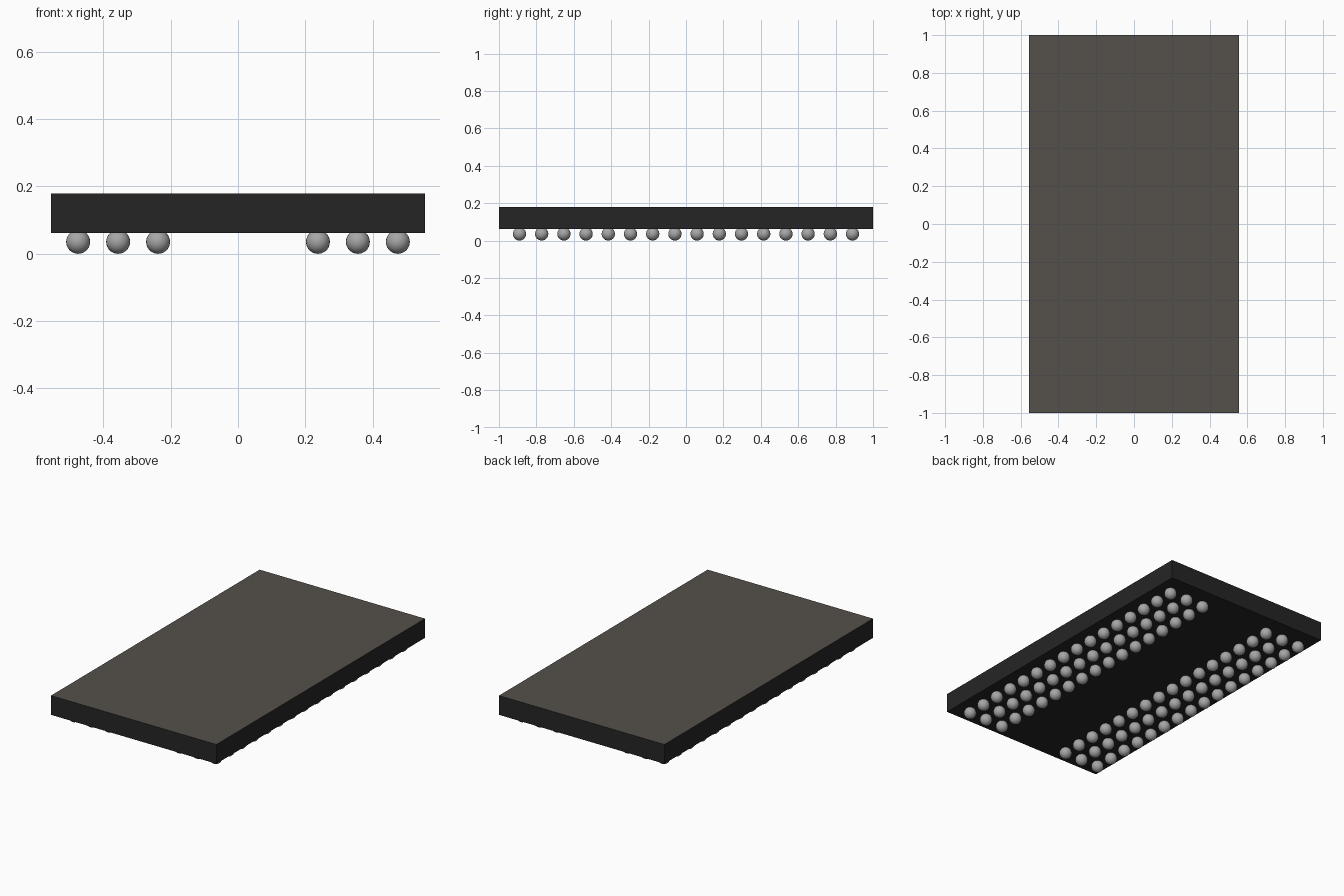
import bpy
import bmesh

cube = bpy.data.objects.get("Cube")
if cube:
    bpy.data.objects.remove(cube, do_unlink=True)


def make_material(name, rgb):
    mat = bpy.data.materials.new(name)
    mat.use_nodes = True
    color = (*rgb, 1)
    mat.diffuse_color = color
    mat.node_tree.nodes["Principled BSDF"].inputs["Base Color"].default_value = color
    return mat


def make_object(name, bm, materials):
    mesh = bpy.data.meshes.new(name)
    bm.to_mesh(mesh)
    bm.free()
    for mat in materials:
        mesh.materials.append(mat)
    obj = bpy.data.objects.new(name, mesh)
    bpy.context.collection.objects.link(obj)
    return obj


black = make_material("black body", (0.019, 0.0185, 0.0185))
brown = make_material("grey brown top", (0.09, 0.082, 0.07))
solder = make_material("solder grey", (0.38, 0.38, 0.38))

# Package body: flat slab with a lighter top face
WIDTH, LENGTH, BOTTOM, TOP = 1.11, 2.0, 0.062, 0.179
bm = bmesh.new()
bmesh.ops.create_cube(bm, size=1)
bmesh.ops.scale(bm, vec=(WIDTH, LENGTH, TOP - BOTTOM), verts=bm.verts)
bmesh.ops.translate(bm, vec=(0, 0, (TOP + BOTTOM) / 2), verts=bm.verts)
bm.normal_update()
for face in bm.faces:
    face.material_index = 1 if face.normal.z > 0.5 else 0
make_object("package_body", bm, [black, brown])

# Solder balls: two banks of three columns, sixteen rows each
PITCH, RADIUS, ROWS = 0.1187, 0.0355, 16
bm = bmesh.new()
bmesh.ops.create_uvsphere(bm, u_segments=24, v_segments=14, radius=RADIUS)
for face in bm.faces:
    face.smooth = True
ball = make_object("solder_ball", bm, [solder])
ball_mesh = ball.data
bpy.data.objects.remove(ball)

for side, sign in (("left", 1), ("right", -1)):
    for column in range(2, 5):
        for row in range(ROWS):
            obj = bpy.data.objects.new(f"solder_ball_{side}_{column - 1}_{row + 1}", ball_mesh)
            obj.location = (sign * column * PITCH, (row - (ROWS - 1) / 2) * PITCH, RADIUS)
            bpy.context.collection.objects.link(obj)
